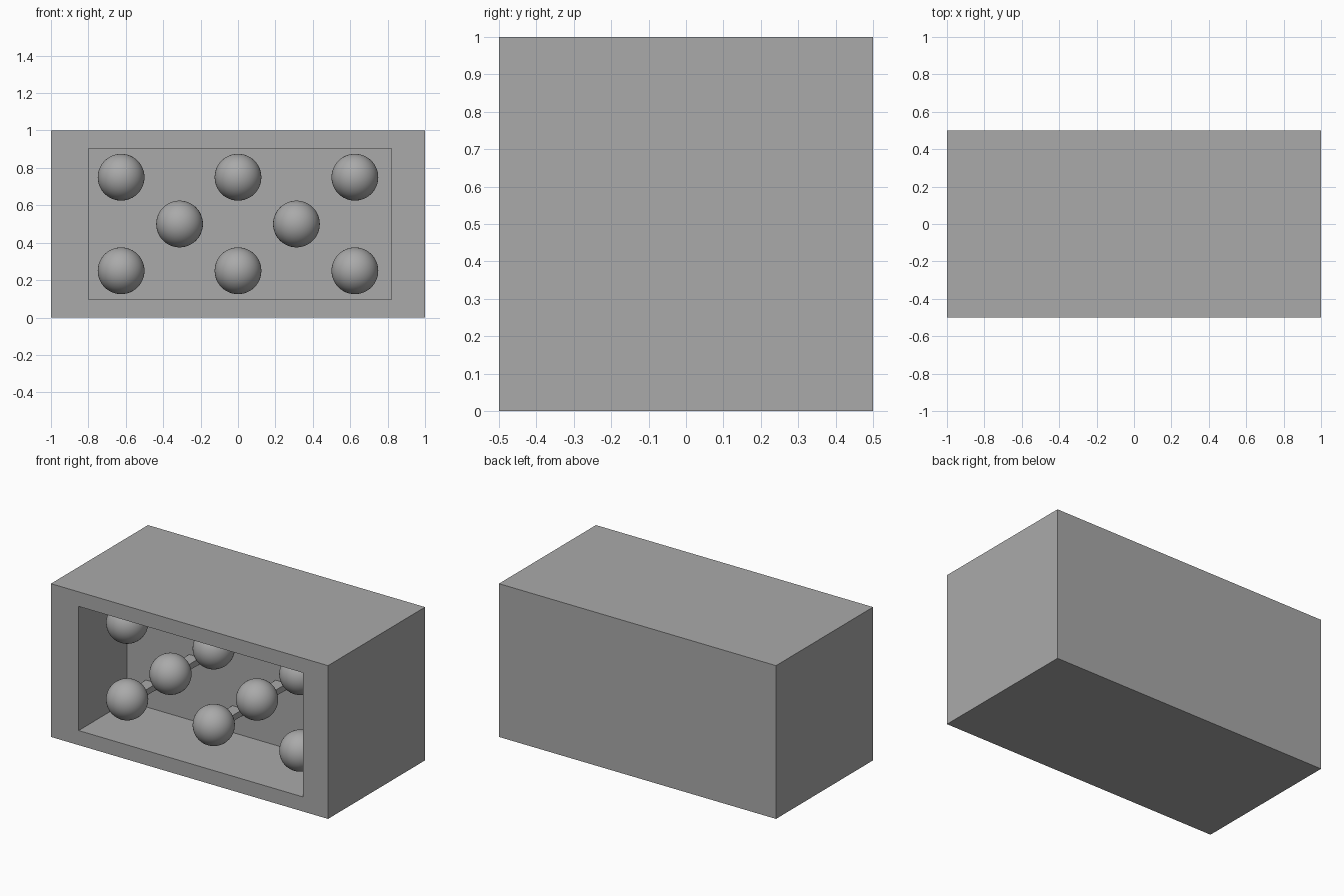
import bpy
import bmesh
from mathutils import Matrix, Vector

if "Cube" in bpy.data.objects:
    bpy.data.objects.remove(bpy.data.objects["Cube"], do_unlink=True)

grey = bpy.data.materials.new("plain_grey")
grey.use_nodes = True
tone = (0.4, 0.4, 0.4, 1)
grey.diffuse_color = tone
grey.node_tree.nodes["Principled BSDF"].inputs["Base Color"].default_value = tone

BACK_WALL = 0.0
BALL_Y = -0.25
BALL_RADIUS = 0.125


def add_object(name, bm, location=(0, 0, 0)):
    bmesh.ops.recalc_face_normals(bm, faces=bm.faces)
    mesh = bpy.data.meshes.new(name)
    bm.to_mesh(mesh)
    bm.free()
    mesh.materials.append(grey)
    obj = bpy.data.objects.new(name, mesh)
    obj.location = location
    bpy.context.collection.objects.link(obj)
    return obj


def box(size, center=(0, 0, 0)):
    bm = bmesh.new()
    matrix = Matrix.Translation(center) @ Matrix.Diagonal((*size, 1))
    bmesh.ops.create_cube(bm, size=1, matrix=matrix)
    return bm


# Housing: a solid block with a rectangular recess sunk into the front
bm = box((2, 1, 1), (0, 0, 0.5))
front = min(bm.faces, key=lambda f: f.calc_center_median().y)
bmesh.ops.inset_individual(bm, faces=[front], thickness=0.1)
for v in front.verts:
    v.co.x = -0.8 if v.co.x < 0 else 0.82
    v.co.z = 0.095 if v.co.z < 0.5 else 0.905
pocket = bmesh.ops.extrude_discrete_faces(bm, faces=[front])["faces"][0]
bmesh.ops.translate(bm, verts=pocket.verts, vec=Vector((0, BACK_WALL + 0.5, 0)))
add_object("housing", bm)

# Balls in three staggered rows, each held by a flat bar from the back wall
rows = [("upper", 0.75, (-0.625, 0, 0.625)),
        ("middle", 0.5, (-0.3125, 0.3125)),
        ("lower", 0.25, (-0.625, 0, 0.625))]
for row, z, columns in rows:
    for number, x in enumerate(columns, 1):
        bm = bmesh.new()
        bmesh.ops.create_uvsphere(bm, u_segments=48, v_segments=24, radius=BALL_RADIUS)
        for face in bm.faces:
            face.smooth = True
        add_object(f"{row}_ball_{number}", bm, (x, BALL_Y, z))

        length = BACK_WALL - BALL_Y
        add_object(f"{row}_support_bar_{number}", box((0.08, length, 0.04)),
                   (x, BALL_Y + length / 2, z))
